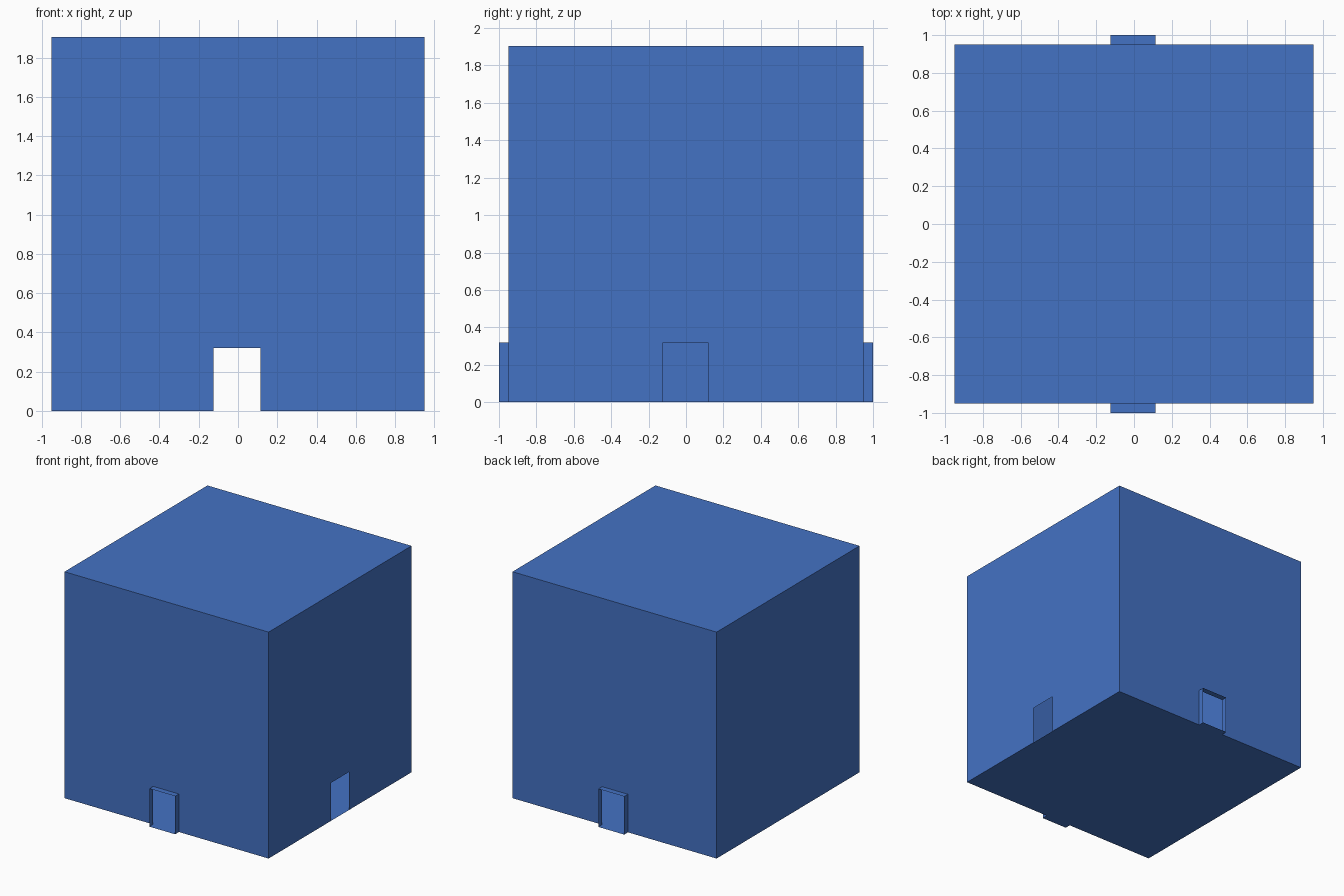
import bpy
import math
from mathutils import Matrix

if "Cube" in bpy.data.objects:
    bpy.data.objects.remove(bpy.data.objects["Cube"])

H = 0.95            # half width of the hollow box
TOP = 1.905         # height of the box
DOOR_W = 0.12       # half width of a doorway
DOOR_H = 0.32       # height of a doorway
DEPTH = 0.05        # how far a porch sticks out

blue = bpy.data.materials.new("blue")
blue.diffuse_color = (0.0578, 0.168, 0.552, 1.0)
blue.use_nodes = True
blue.node_tree.nodes["Principled BSDF"].inputs["Base Color"].default_value = blue.diffuse_color


def sheet(name, faces, angle=0.0):
    """Thin sheet object from polygons, turned about the vertical axis."""
    verts, polys = [], []
    for face in faces:
        polys.append(range(len(verts), len(verts) + len(face)))
        verts += face
    mesh = bpy.data.meshes.new(name)
    mesh.from_pydata(verts, [], [list(p) for p in polys])
    mesh.transform(Matrix.Rotation(math.radians(angle), 4, 'Z'))
    mesh.materials.append(blue)
    mesh.update()
    obj = bpy.data.objects.new(name, mesh)
    bpy.context.collection.objects.link(obj)
    return obj


def wall(name, angle, door=None):
    """Wall facing -y before turning, with an optional doorway centred at door."""
    outline = [(-H, 0)]
    if door is not None:
        a, b = door - DOOR_W, door + DOOR_W
        outline += [(a, 0), (a, DOOR_H), (b, DOOR_H), (b, 0)]
    outline += [(H, 0), (H, TOP), (-H, TOP)]
    sheet(name, [[(x, -H, z) for x, z in outline]], angle)


def porch(name, angle, door):
    """Short open-ended rectangular sleeve around a doorway."""
    a, b = door - DOOR_W, door + DOOR_W
    ring = [(a, 0), (b, 0), (b, DOOR_H), (a, DOOR_H)]
    faces = []
    for (x0, z0), (x1, z1) in zip(ring, ring[1:] + ring[:1]):
        faces.append([(x0, -H, z0), (x0, -H - DEPTH, z0),
                      (x1, -H - DEPTH, z1), (x1, -H, z1)][::-1])
    sheet(name, faces, angle)


# Walls: doorways in front, right and back; left is closed
wall("front_wall", 0, -0.005)
wall("right_wall", 90, -0.003)
wall("back_wall", 180, 0.005)
wall("left_wall", 270)

# Floor and roof
square = [(-H, -H), (H, -H), (H, H), (-H, H)]
sheet("floor", [[(x, y, 0) for x, y in reversed(square)]])
sheet("roof", [[(x, y, TOP) for x, y in square]])

# Porches at the front and back doorways
porch("front_porch", 0, -0.005)
porch("back_porch", 180, 0.005)
